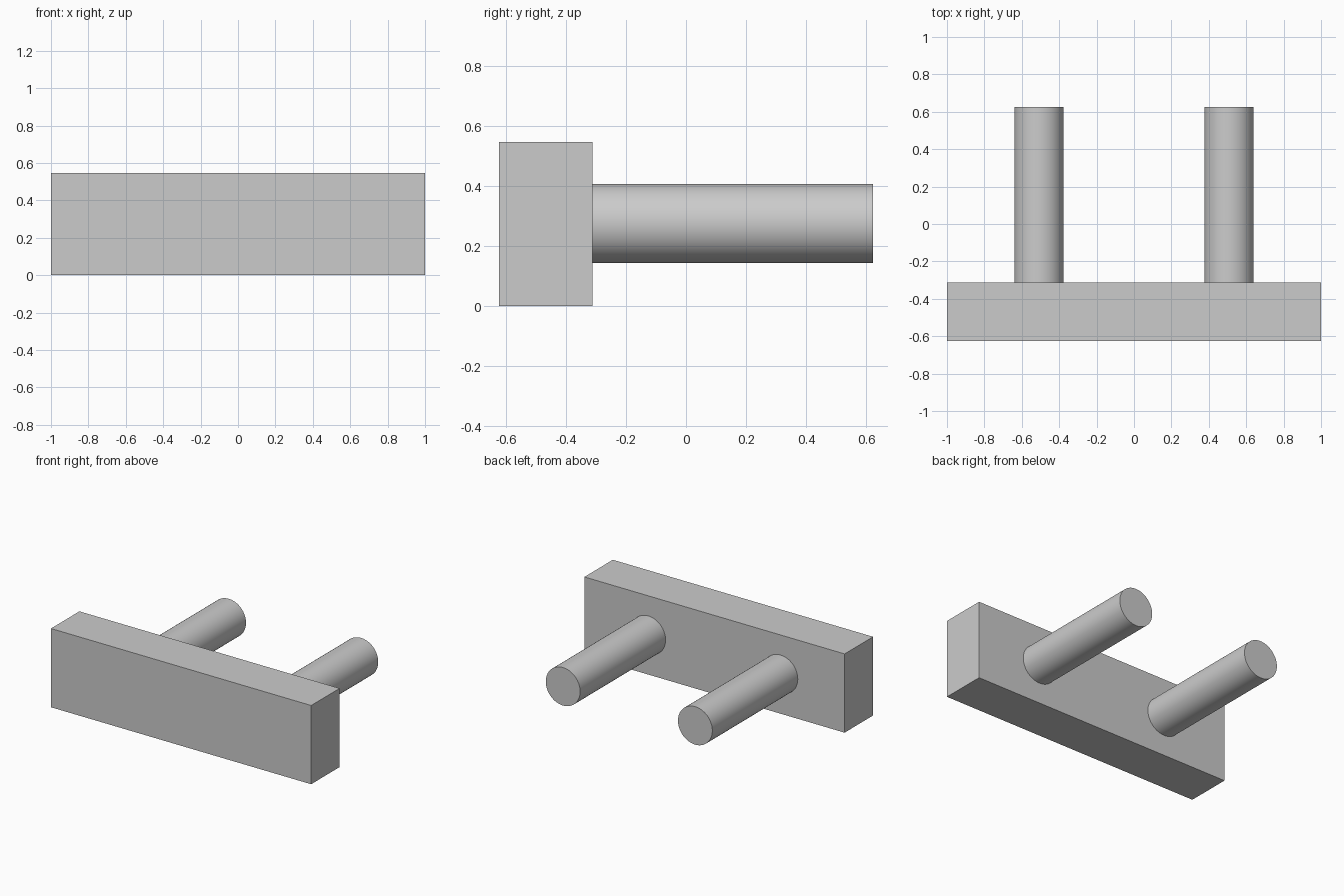
import bpy
import math

cube = bpy.data.objects.get("Cube")
if cube:
    bpy.data.objects.remove(cube, do_unlink=True)

BAR_FRONT, BAR_BACK, BAR_HEIGHT = -0.625, -0.313, 0.547
PEG_X, PEG_RADIUS, PEG_END = 0.508, 0.132, 0.625

# Plain grey for every part
grey = bpy.data.materials.new("plain_grey")
grey.use_nodes = True
colour = (0.6, 0.6, 0.6, 1)
grey.diffuse_color = colour
grey.node_tree.nodes["Principled BSDF"].inputs["Base Color"].default_value = colour


def finish(name):
    obj = bpy.context.object
    obj.name = name
    obj.data.materials.append(grey)
    bpy.ops.object.transform_apply(location=False, rotation=True, scale=True)
    return obj


# Front bar
bpy.ops.mesh.primitive_cube_add(
    size=1, location=(0, (BAR_FRONT + BAR_BACK) / 2, BAR_HEIGHT / 2))
bpy.context.object.scale = (2, BAR_BACK - BAR_FRONT, BAR_HEIGHT)
finish("front_bar")

# Two round pegs standing out from the back of the bar
for side, name in ((1, "left_peg"), (-1, "right_peg")):
    bpy.ops.mesh.primitive_cylinder_add(
        vertices=64, radius=PEG_RADIUS, depth=PEG_END - BAR_BACK,
        location=(side * PEG_X, (PEG_END + BAR_BACK) / 2, BAR_HEIGHT / 2 + 0.002),
        rotation=(math.pi / 2, 0, 0))
    finish(name)
    bpy.ops.object.shade_smooth_by_angle(angle=math.radians(30))
